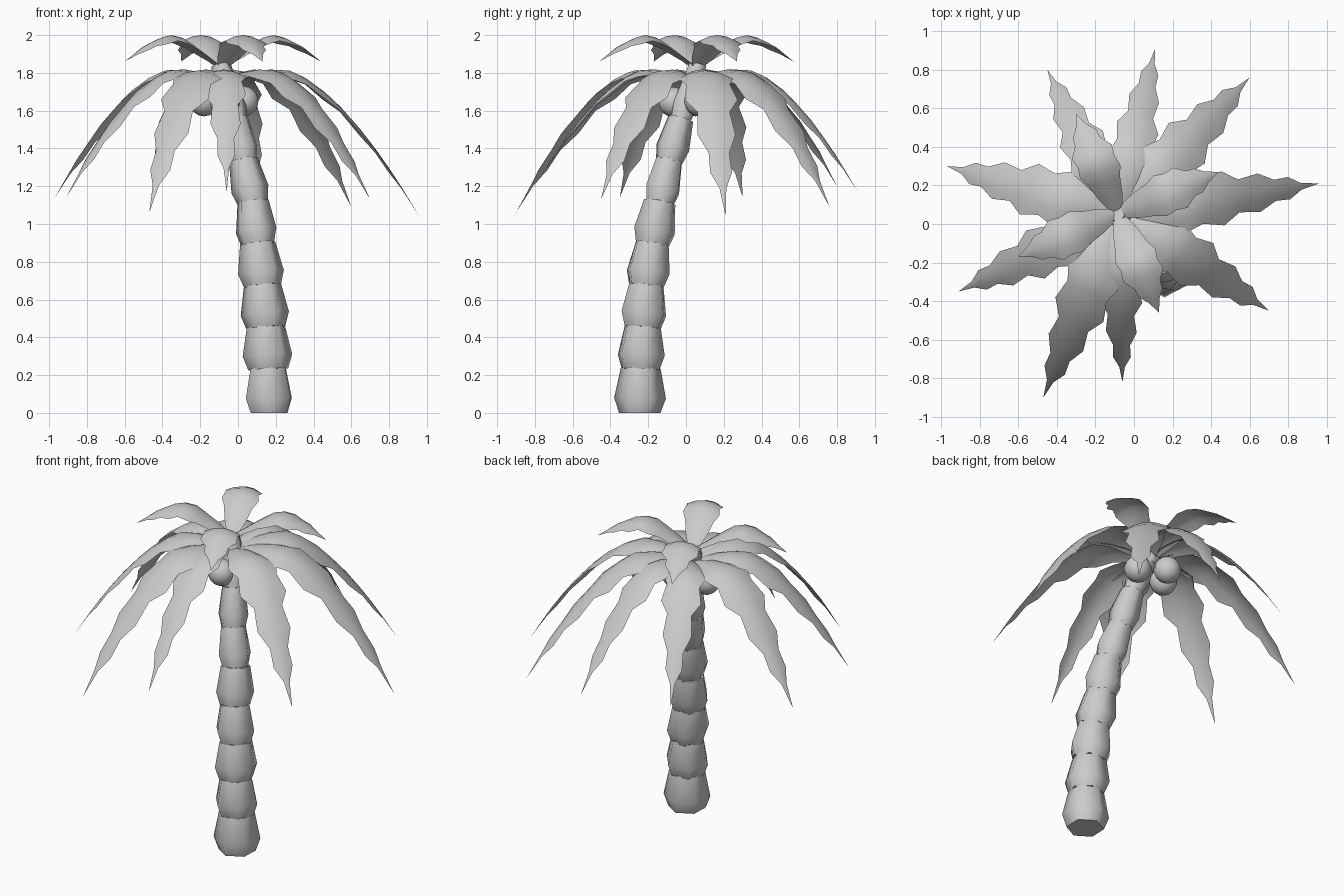
import bpy, bmesh, math, random
from mathutils import Vector, Matrix

random.seed(4)
cube = bpy.data.objects.get("Cube")
if cube:
    bpy.data.objects.remove(cube, do_unlink=True)

grey = bpy.data.materials.new("plain grey")
grey.use_nodes = True
grey.diffuse_color = (0.6, 0.6, 0.6, 1)
grey.node_tree.nodes["Principled BSDF"].inputs["Base Color"].default_value = grey.diffuse_color


def finish(bm, name, angle):
    """Turn a bmesh into a smooth-shaded object that keeps sharp edges."""
    mesh = bpy.data.meshes.new(name)
    bm.to_mesh(mesh)
    bm.free()
    mesh.materials.append(grey)
    obj = bpy.data.objects.new(name, mesh)
    bpy.context.collection.objects.link(obj)
    bpy.ops.object.select_all(action="DESELECT")
    bpy.context.view_layer.objects.active = obj
    obj.select_set(True)
    bpy.ops.object.shade_smooth_by_angle(angle=math.radians(angle))
    return obj


def interpolate(points, t):
    for (t0, a), (t1, b) in zip(points, points[1:]):
        if t <= t1:
            return a + (b - a) * (t - t0) / (t1 - t0)
    return points[-1][1]


def trunk_segment(name, start, end, radius, sides=6):
    """Faceted bulging ring: narrow foot, wide belly, tapered top."""
    bm = bmesh.new()
    axis = end - start
    turn = axis.to_track_quat("Z", "Y").to_matrix().to_4x4()
    twist = random.uniform(0, math.pi)
    rings = []
    for along, scale in ((0, 0.8), (0.34, 1.0), (1.03, 0.77)):
        ring = []
        for i in range(sides):
            a = twist + math.tau * i / sides
            p = Vector((math.cos(a) * radius * scale, math.sin(a) * radius * scale, axis.length * along))
            ring.append(bm.verts.new(start + turn @ p))
        rings.append(ring)
    for low, high in zip(rings, rings[1:]):
        for i in range(sides):
            j = (i + 1) % sides
            bm.faces.new((low[i], low[j], high[j], high[i]))
    bm.faces.new(rings[0][::-1])
    bm.faces.new(rings[-1])
    if start.z == 0:
        for v in rings[0]:
            v.co.z = 0
    finish(bm, name, 62)


# Curved trunk: joints from the ground to the crown
joints = [(0.165, -0.245, 0), (0.16, -0.24, 0.23), (0.148, -0.23, 0.45), (0.13, -0.21, 0.67),
          (0.105, -0.18, 0.89), (0.08, -0.14, 1.11), (0.03, -0.09, 1.33), (-0.01, -0.03, 1.55),
          (-0.07, 0.04, 1.77)]
radii = [0.137, 0.133, 0.129, 0.123, 0.112, 0.1, 0.09, 0.075]
for n, radius in enumerate(radii):
    trunk_segment(f"trunk_segment_{n + 1}", Vector(joints[n]), Vector(joints[n + 1]), radius)
trunk_segment("crown_bud", Vector((-0.07, 0.04, 1.74)), Vector((-0.09, 0.06, 1.84)), 0.065)

# Coconuts clustered under the crown
for n, place in enumerate([(0.03, 0.07, 1.65), (-0.11, 0.17, 1.65), (-0.07, -0.065, 1.645), (-0.18, 0.05, 1.65)]):
    bm = bmesh.new()
    bmesh.ops.create_uvsphere(bm, u_segments=14, v_segments=9, radius=0.08, matrix=Matrix.Translation(place))
    finish(bm, f"coconut_{n + 1}", 80)


def frond(name, root, tip, outline, height, width):
    """Toothed leaf blade arched along its spine, with drooping sides."""
    bm = bmesh.new()
    reach = Vector((tip[0] - root[0], tip[1] - root[1], 0))
    side = Vector((-reach.y, reach.x, 0)).normalized()
    rows = []
    for t, half in outline:
        spine = Vector((root[0], root[1], 0)) + reach * t
        spine.z = height(t)
        row = []
        for s in (-1, -0.5, 0, 0.5, 1):
            shift = abs(s) * half * width
            # Side teeth sweep forward a little on the left half
            ahead = reach * (0.025 * s * min(1, half * 10) * (1 - t))
            p = spine + side * (s * half * width) + ahead
            p.z -= 0.3 * shift * abs(s)
            row.append(bm.verts.new(p))
        rows.append(row)
    for a, b in zip(rows, rows[1:]):
        for i in range(4):
            bm.faces.new((a[i], b[i], b[i + 1], a[i + 1]))
    bmesh.ops.remove_doubles(bm, verts=bm.verts, dist=0.0005)
    bmesh.ops.recalc_face_normals(bm, faces=bm.faces)
    if sum(f.normal.z for f in bm.faces) < 0:
        bmesh.ops.reverse_faces(bm, faces=bm.faces)
    finish(bm, name, 60)


# Long drooping fronds
long_outline = [(0, 0.025), (0.14, 0.08), (0.24, 0.105), (0.34, 0.145), (0.42, 0.115), (0.52, 0.14),
                (0.6, 0.085), (0.7, 0.1), (0.78, 0.055), (0.85, 0.058), (0.91, 0.018), (1, 0)]
long_tips = [(0.96, 0.21, 1.04, 1), (0.60, 0.76, 1.09, 1), (0.11, 0.91, 1.17, 0.8),
             (-0.45, 0.80, 1.2, 0.85), (-0.97, 0.30, 1.14, 1), (-0.91, -0.35, 1.14, 0.95),
             (-0.47, -0.90, 1.06, 1), (-0.06, -0.82, 1.17, 0.8), (0.70, -0.45, 1.13, 1)]


def droop(tip_z):
    def height(t):
        if t < 0.3:
            return 1.82 - 0.06 * (1 - t / 0.3) ** 2
        return 1.82 - (1.82 - tip_z) * ((t - 0.3) / 0.7) ** 1.6
    return height


for n, (x, y, z, width) in enumerate(long_tips):
    frond(f"long_frond_{n + 1}", (-0.08, 0.05), (x, y), long_outline, droop(z), width)

# Short upper fronds that rise before they bend over
short_outline = [(0, 0.025), (0.18, 0.065), (0.32, 0.085), (0.42, 0.11), (0.52, 0.1), (0.62, 0.11),
                 (0.72, 0.07), (0.8, 0.065), (0.88, 0.03), (1, 0)]
arch = [(0, 1.83), (0.2, 1.91), (0.4, 1.985), (0.52, 2.0), (0.64, 1.985), (0.8, 1.94), (1, 1.86)]
for n, tip in enumerate([(0.44, 0.27), (-0.30, 0.57), (-0.60, -0.17), (0.13, -0.46)]):
    frond(f"short_frond_{n + 1}", (-0.085, 0.055), tip, short_outline, lambda t: interpolate(arch, t), 1)
